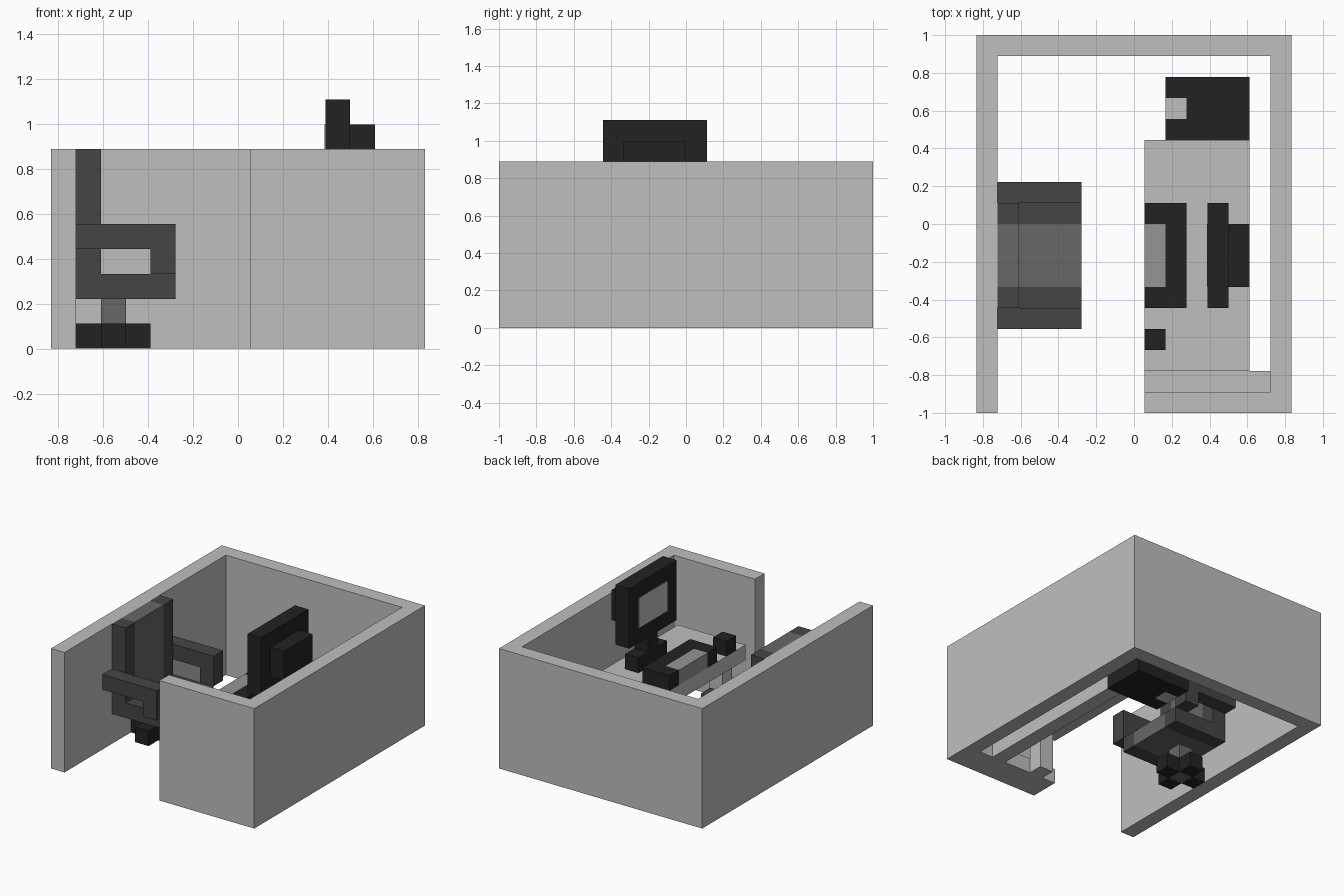
import bpy, bmesh
from mathutils import Matrix, Vector

cube = bpy.data.objects.get("Cube")
if cube:
    bpy.data.objects.remove(cube, do_unlink=True)

U = 1 / 9                      # one block
CENTRE = Vector((7.5, 9, 0))   # room is 15 x 18 blocks


def material(name, v):
    m = bpy.data.materials.new(name)
    m.use_nodes = True
    m.diffuse_color = (v, v, v, 1)
    bsdf = next(n for n in m.node_tree.nodes if n.type == 'BSDF_PRINCIPLED')
    bsdf.inputs["Base Color"].default_value = (v, v, v, 1)
    bsdf.inputs["Roughness"].default_value = 0.8
    return m


LIGHT = material("light grey", 0.52)
KEYS = material("key grey", 0.30)
MID = material("cushion grey", 0.135)
DARK = material("chair grey", 0.06)
BLACK = material("near black", 0.016)


def part(name, mat, *boxes):
    """One object from boxes given as (x0, x1, y0, y1, z0, z1) in blocks."""
    bm = bmesh.new()
    for x0, x1, y0, y1, z0, z1 in boxes:
        mid = (Vector((x0 + x1, y0 + y1, z0 + z1)) / 2 - CENTRE) * U
        size = Vector((x1 - x0, y1 - y0, z1 - z0)) * U
        bmesh.ops.create_cube(
            bm, size=1, matrix=Matrix.Translation(mid) @ Matrix.Diagonal((*size, 1)))
    mesh = bpy.data.meshes.new(name)
    bm.to_mesh(mesh)
    bm.free()
    mesh.materials.append(mat)
    ob = bpy.data.objects.new(name, mesh)
    bpy.context.collection.objects.link(ob)
    return ob


# Room walls with a doorway in the front
part("wall_right", LIGHT, (0, 1, 0, 17, 0, 8))
part("wall_back", LIGHT, (0, 15, 17, 18, 0, 8))
part("wall_left", LIGHT, (14, 15, 1, 17, 0, 8))
part("wall_front", LIGHT, (8, 15, 0, 1, 0, 8))
part("wall_ledge", LIGHT, (8, 14, 1, 2, 0, 1))

# Desk
part("desk_top", LIGHT, (8, 13, 2, 13, 3, 4))
part("desk_back_panel", LIGHT, (12, 13, 2, 13, 0, 3))
part("desk_leg", LIGHT, (9, 10, 2, 3, 0, 3))

# Computer tower with a light front panel
part("tower_case", BLACK, (10, 13, 13, 16, 0, 3),
     (9, 10, 13, 14, 0, 3), (9, 10, 15, 16, 0, 3))
part("tower_panel", LIGHT, (9, 10, 14, 15, 0, 3))

# Monitor
part("monitor_body", BLACK, (11, 12, 5, 10, 6, 10))
part("monitor_back", BLACK, (12, 13, 6, 9, 7, 9))
part("monitor_neck", BLACK, (11, 12, 7, 8, 5, 6))
part("monitor_foot", BLACK, (11, 12, 6, 9, 4, 5))
part("monitor_screen", LIGHT, (10.97, 11, 6, 9, 7, 9))

# Keyboard and mouse
part("keyboard_case", BLACK, (9, 10, 5, 10, 4, 5),
     (8, 9, 5, 6, 4, 5), (8, 9, 9, 10, 4, 5))
part("keyboard_keys", KEYS, (8, 9, 6, 9, 4, 5))
part("mouse", BLACK, (8, 9, 3, 4, 4, 5))

# Chair seat and backrest: dark sides around a lighter centre band
for side, y in (("right", 5), ("left", 9)):
    part("chair_side_" + side, DARK, (1, 5, y, y + 1, 2, 3), (1, 2, y, y + 1, 3, 8))
part("chair_cushion", MID, (1, 5, 6, 9, 2, 3), (1, 2, 6, 9, 3, 8))

# Armrests with a front post
for side, y in (("right", 4), ("left", 10)):
    part("armrest_" + side, DARK, (1, 5, y, y + 1, 4, 5), (4, 5, y, y + 1, 3, 4))

# Chair stem and cross-shaped base
part("chair_stem", MID, (2, 3, 7, 8, 0, 2))
part("chair_feet", BLACK, *[(2 + dx, 3 + dx, 7 + dy, 8 + dy, 0, 1)
                            for dx, dy in ((1, 0), (-1, 0), (0, 1), (0, -1))])
